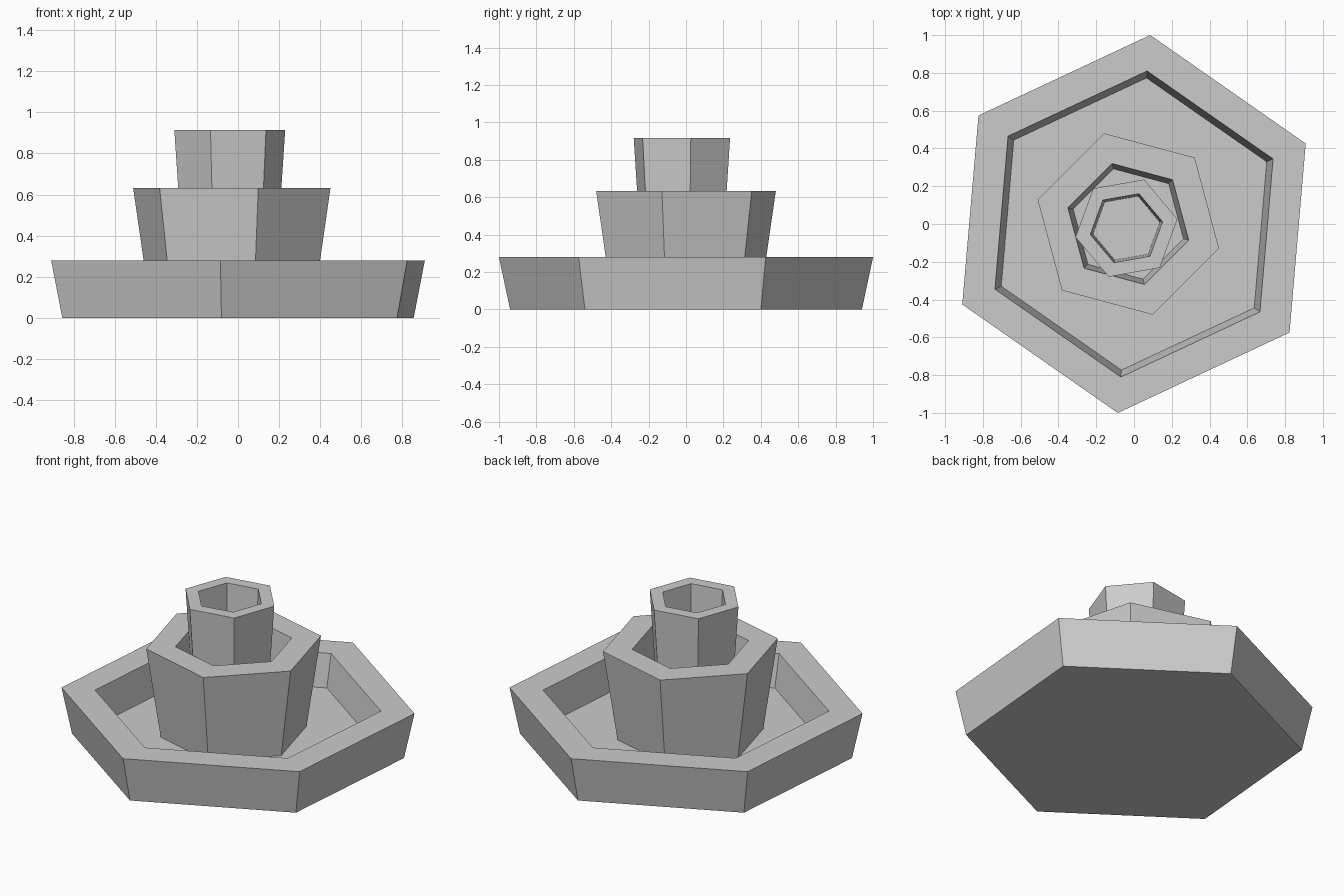
import bpy
import bmesh
from math import cos, sin, radians, tau

cube = bpy.data.objects.get("Cube")
if cube:
    bpy.data.objects.remove(cube, do_unlink=True)

SIDES = 6

# Single plain grey for the whole fountain
grey = bpy.data.materials.new("light_grey")
grey.use_nodes = True
colour = (0.6, 0.6, 0.6, 1)
grey.diffuse_color = colour
grey.node_tree.nodes["Principled BSDF"].inputs["Base Color"].default_value = colour


def basin(name, centre, turn, profile):
    """Tapered hexagonal basin; profile is (radius, z) from outer base to inner floor."""
    bm = bmesh.new()
    rings = []
    for radius, z in profile:
        angles = [radians(turn) + tau * i / SIDES for i in range(SIDES)]
        rings.append([bm.verts.new((centre[0] + radius * cos(a),
                                    centre[1] + radius * sin(a), z)) for a in angles])
    for low, high in zip(rings, rings[1:]):
        for i in range(SIDES):
            j = (i + 1) % SIDES
            bm.faces.new((low[i], low[j], high[j], high[i]))
    bm.faces.new(rings[0][::-1])
    bm.faces.new(rings[-1])
    bmesh.ops.recalc_face_normals(bm, faces=bm.faces)
    mesh = bpy.data.meshes.new(name)
    bm.to_mesh(mesh)
    bm.free()
    mesh.materials.append(grey)
    obj = bpy.data.objects.new(name, mesh)
    bpy.context.collection.objects.link(obj)
    return obj


# Wide shallow tray, then two stacked pots, each standing on the floor below
basin("bottom_tray", (0, 0), 25.1,
      [(0.944, 0), (1.004, 0.28), (0.813, 0.28), (0.776, 0.08)])
basin("middle_pot", (-0.03, 0), 45,
      [(0.414, 0.075), (0.497, 0.632), (0.331, 0.632), (0.302, 0.36)])
basin("top_pot", (-0.04, -0.022), 10,
      [(0.236, 0.355), (0.274, 0.915), (0.194, 0.915), (0.18, 0.62)])
